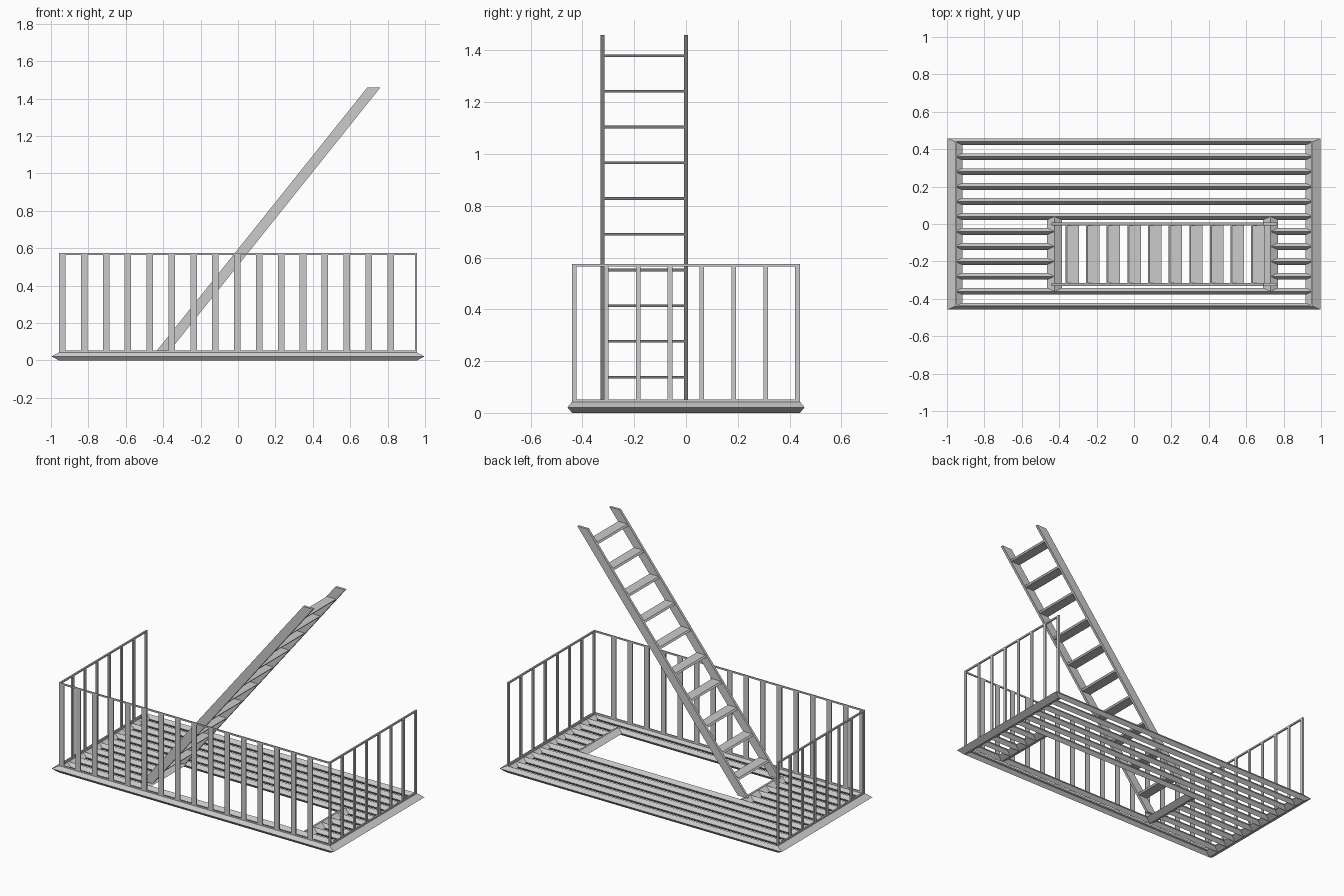
import bpy, bmesh

if "Cube" in bpy.data.objects:
    bpy.data.objects.remove(bpy.data.objects["Cube"])

BX, BY = 0.957, 0.44        # ridge lines of the platform frame
WX, WY = 0.04, 0.018        # half widths of bars running along y / along x
H = 0.043                   # platform thickness


def make(name, verts, faces):
    bm = bmesh.new()
    vs = [bm.verts.new(v) for v in verts]
    for f in faces:
        bm.faces.new([vs[i] for i in f])
    bmesh.ops.recalc_face_normals(bm, faces=bm.faces)
    me = bpy.data.meshes.new(name)
    bm.to_mesh(me)
    bm.free()
    ob = bpy.data.objects.new(name, me)
    bpy.context.collection.objects.link(ob)
    return ob


def loft(name, a, b):
    """Solid between two matching quads."""
    faces = [(0, 1, 2, 3), (7, 6, 5, 4)]
    faces += [(i, (i + 1) % 4, (i + 1) % 4 + 4, i + 4) for i in range(4)]
    return make(name, a + b, faces)


def box(name, x0, x1, y0, y1, z0, z1):
    q = [(x0, y0), (x1, y0), (x1, y1), (x0, y1)]
    return loft(name, [(x, y, z0) for x, y in q], [(x, y, z1) for x, y in q])


# diamond section: sideways offset and height
SECTION = [(1, H / 2), (0, H), (-1, H / 2), (0, 0)]


def slat(name, x0, x1, y):
    a, b = [[(x, y + k * WY, z) for k, z in SECTION] for x in (x0, x1)]
    return loft(name, a, b)


def cross_bar(name, x, y0, y1):
    a, b = [[(x + k * WX, y, z) for k, z in SECTION] for y in (y0, y1)]
    return loft(name, a, b)


# mitred outer frame
verts = [(sx * (BX + k * WX), sy * (BY + k * WY), z)
         for sx, sy in [(-1, -1), (1, -1), (1, 1), (-1, 1)] for k, z in SECTION]
faces = [(c * 4 + i, c * 4 + (i + 1) % 4,
          (c + 1) % 4 * 4 + (i + 1) % 4, (c + 1) % 4 * 4 + i)
         for c in range(4) for i in range(4)]
make("platform_frame", verts, faces)

# floor slats, split around the ladder opening
OX0, OX1 = -0.425, 0.73
for i in range(1, 11):
    y = -BY + i * 0.08
    if -0.34 < y < 0.02:
        slat("floor_slat_left", -BX, OX0, y)
        slat("floor_slat_right", OX1, BX, y)
    else:
        slat("floor_slat", -BX, BX, y)
for x in (OX0, OX1):
    cross_bar("opening_bar", x, -0.36, 0.04)

# railings: front and both sides, back left open
TOP = 0.575
TX, TY = 0.010, 0.006
for z0, z1, n in ((H - 0.003, 0.052, "bottom"), (TOP - 0.01, TOP, "top")):
    box(f"front_{n}_rail", -BX, BX, -BY, -BY + TY, z0, z1)
    for s, side in ((-1, "left"), (1, "right")):
        x0, x1 = sorted((s * BX, s * (BX - TX)))
        box(f"{side}_{n}_rail", x0, x1, -BY, BY, z0, z1)
for i in range(16):
    x = -BX + i * 0.117
    box("front_baluster", x, x + 0.035, -BY, -BY + TY, H - 0.003, TOP - 0.005)
for s, side in ((-1, "left"), (1, "right")):
    x0, x1 = sorted((s * BX, s * (BX - TX)))
    for i in range(8):
        y = -BY + i * 0.1231
        box(f"{side}_baluster", x0, x1, y, y + 0.018, H - 0.003, TOP - 0.005)

# sloping ladder: stringers cut level at both ends
LX, LZ, RUN = -0.442, 0.043, 0.8
LW, LTOP = 0.07, 1.46


def level_cut(y0, y1, z, inset=0.0):
    x = LX + (z - LZ) * RUN
    return [(x + inset, y0, z), (x + LW - inset, y0, z),
            (x + LW - inset, y1, z), (x + inset, y1, z)]


for y in (-0.323, 0.0):
    loft("ladder_stringer", level_cut(y - 0.008, y + 0.008, LZ),
         level_cut(y - 0.008, y + 0.008, LTOP))

# treads
for i in range(10):
    z = 0.138 + i * 0.138
    loft("ladder_tread", level_cut(-0.318, -0.005, z - 0.005, 0.003),
         level_cut(-0.318, -0.005, z + 0.005, 0.003))
